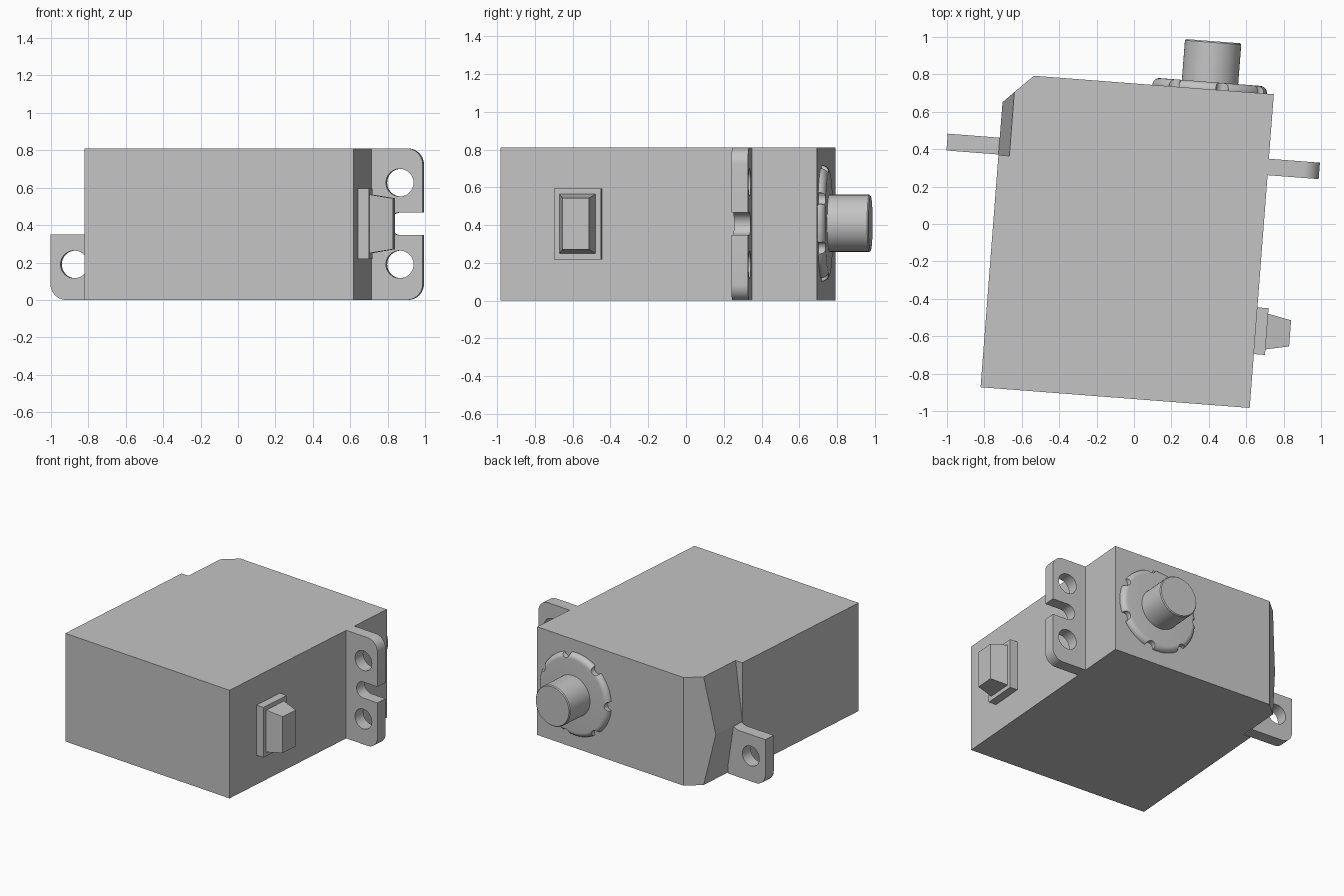
import bpy, bmesh
from math import sin, cos, pi, radians
from mathutils import Matrix

if "Cube" in bpy.data.objects:
    bpy.data.objects.remove(bpy.data.objects["Cube"], do_unlink=True)

TURN = Matrix.Rotation(radians(-4.4), 4, "Z")   # whole model is turned slightly
H = 0.81                                        # case height
MID = 0.407

grey = bpy.data.materials.new("plain_grey")
grey.use_nodes = True
grey.diffuse_color = (0.55, 0.55, 0.55, 1)
grey.node_tree.nodes["Principled BSDF"].inputs["Base Color"].default_value = (0.55, 0.55, 0.55, 1)


def add(name, bm, smooth=False):
    bmesh.ops.remove_doubles(bm, verts=bm.verts, dist=0.0001)
    bmesh.ops.recalc_face_normals(bm, faces=bm.faces)
    me = bpy.data.meshes.new(name)
    bm.to_mesh(me)
    bm.free()
    me.materials.append(grey)
    ob = bpy.data.objects.new(name, me)
    bpy.context.collection.objects.link(ob)
    ob.matrix_world = TURN
    if smooth:
        bpy.ops.object.select_all(action="DESELECT")
        ob.select_set(True)
        bpy.context.view_layer.objects.active = ob
        bpy.ops.object.shade_smooth_by_angle(angle=radians(35))
    return ob


def arc(cx, cz, r, a0, a1, n=10):
    return [(cx + r * cos(radians(a0 + (a1 - a0) * i / n)),
             cz + r * sin(radians(a0 + (a1 - a0) * i / n))) for i in range(n + 1)]


def plate(name, outlines, y0, y1):
    """Flat plate in the x-z plane; the first outline is the rim, the rest are holes."""
    cu = bpy.data.curves.new(name, "CURVE")
    cu.dimensions, cu.fill_mode, cu.extrude = "2D", "BOTH", (y1 - y0) / 2
    for pts in outlines:
        sp = cu.splines.new("POLY")
        sp.points.add(len(pts) - 1)
        for p, (x, z) in zip(sp.points, pts):
            p.co = (x, z, 0, 1)
        sp.use_cyclic_u = True
    tmp = bpy.data.objects.new(name + "_outline", cu)
    bpy.context.collection.objects.link(tmp)
    me = tmp.evaluated_get(bpy.context.evaluated_depsgraph_get()).to_mesh()
    bm = bmesh.new()
    bm.from_mesh(me)
    bm.transform(Matrix.Translation((0, (y0 + y1) / 2, 0)) @ Matrix.Rotation(pi / 2, 4, "X"))
    bpy.data.objects.remove(tmp, do_unlink=True)
    return add(name, bm, True)


def lathe(name, profile, x, z, steps=64):
    """Spin (radius, y) points about an axis along y."""
    bm = bmesh.new()
    vs = [bm.verts.new((x + r, y, z)) for r, y in profile]
    es = [bm.edges.new(pair) for pair in zip(vs, vs[1:])]
    bmesh.ops.spin(bm, geom=vs + es, cent=(x, 0, z), axis=(0, 1, 0),
                   angle=2 * pi, steps=steps)
    return add(name, bm, True)


# Case: a prism with one chamfered corner and a ridged side recess
plan = dict(A=(-0.751, -0.933), B=(0.692, -0.933), C=(0.692, 0.749),
            D=(-0.594, 0.749), E=(-0.692, 0.654), F=(-0.692, 0.312), G=(-0.751, 0.312))
bm = bmesh.new()
V = {}
for key, (x, y) in plan.items():
    V[key.lower()] = bm.verts.new((x, y, 0))
    V[key] = bm.verts.new((x, y, H))
V["R"] = bm.verts.new((-0.751, 0.595, 0.375))
V["S"] = bm.verts.new((-0.751, 0.312, 0.375))
for face in ("gfedcba", "ABCDEFG", "abBA", "bcCB", "cdDC", "deRED",
             "efSR", "RSFE", "fgS", "SGF", "gaAGS"):
    bm.faces.new([V[k] for k in face])
add("case", bm)

# Mounting ear on the left: two holes, an open slot, rounded outer corners
hx, out = 0.843, 0.966
rim = ([(0.66, 0)] + arc(out - 0.085, 0.085, 0.085, -90, 0) + [(out, MID - 0.06)]
       + arc(hx, MID, 0.06, 270, 90, 20) + [(out, MID + 0.06)]
       + arc(out - 0.085, H - 0.085, 0.085, 0, 90) + [(0.66, H)])
holes = [arc(hx, z, 0.074, 0, 348.75, 31) for z in (0.19, 0.627)]
plate("left_mounting_ear", [rim] + holes, 0.315, 0.403)

# Mounting ear on the right: half height, one hole, small fillet against the case
rim = ([(-0.70, 0), (-0.70, 0.345), (-0.751, 0.372)] + arc(-0.80, 0.43, 0.08, -50, -90, 6)
       + [(-1.03, 0.35)] + arc(-0.945, 0.085, 0.085, 180, 270))
plate("right_mounting_ear", [rim, arc(-0.902, 0.19, 0.074, 0, 348.75, 31)], 0.315, 0.405)


# Cable outlet: flange with a tapered plug
def frustum(name, x0, x1, y, z, base, tip):
    bm = bmesh.new()
    bmesh.ops.create_cube(bm, size=2)
    for v in bm.verts:
        hy, hz = tip if v.co.x > 0 else base
        v.co = (x1 if v.co.x > 0 else x0, y + v.co.y * hy, z + v.co.z * hz)
    return add(name, bm)


frustum("cable_flange", 0.68, 0.752, -0.519, MID, (0.125, 0.188), (0.125, 0.188))
frustum("cable_plug", 0.75, 0.877, -0.519, MID, (0.096, 0.157), (0.07, 0.136))

# Output boss: disc with rounded rim and seven notches
sx, sz = 0.347, 0.41
rim = arc(0.27, 0.75, 0.038, 0, 90, 8)
boss = lathe("output_boss", [(0, 0.735), (0.308, 0.735)] + rim + [(0, 0.788)], sx, sz)
bm = bmesh.new()
for i in range(7):
    a = pi + 2 * pi * i / 7
    place = (Matrix.Translation((sx + 0.308 * cos(a), 0.80, sz + 0.308 * sin(a)))
             @ Matrix.Rotation(pi / 2, 4, "X"))
    bmesh.ops.create_cone(bm, cap_ends=True, segments=20, radius1=0.034, radius2=0.034,
                          depth=0.2, matrix=place)
cutter = add("notch_cutter", bm)
cutter.hide_render = True
cutter.hide_viewport = True
cutter.display_type = "WIRE"
cut = boss.modifiers.new("notches", "BOOLEAN")
cut.operation, cut.solver, cut.object = "DIFFERENCE", "EXACT", cutter
boss.modifiers.move(len(boss.modifiers) - 1, 0)

# Output shaft
lathe("output_shaft", [(0, 0.74), (0.151, 0.74), (0.151, 1.0), (0.145, 1.007), (0, 1.007)], sx, sz)
